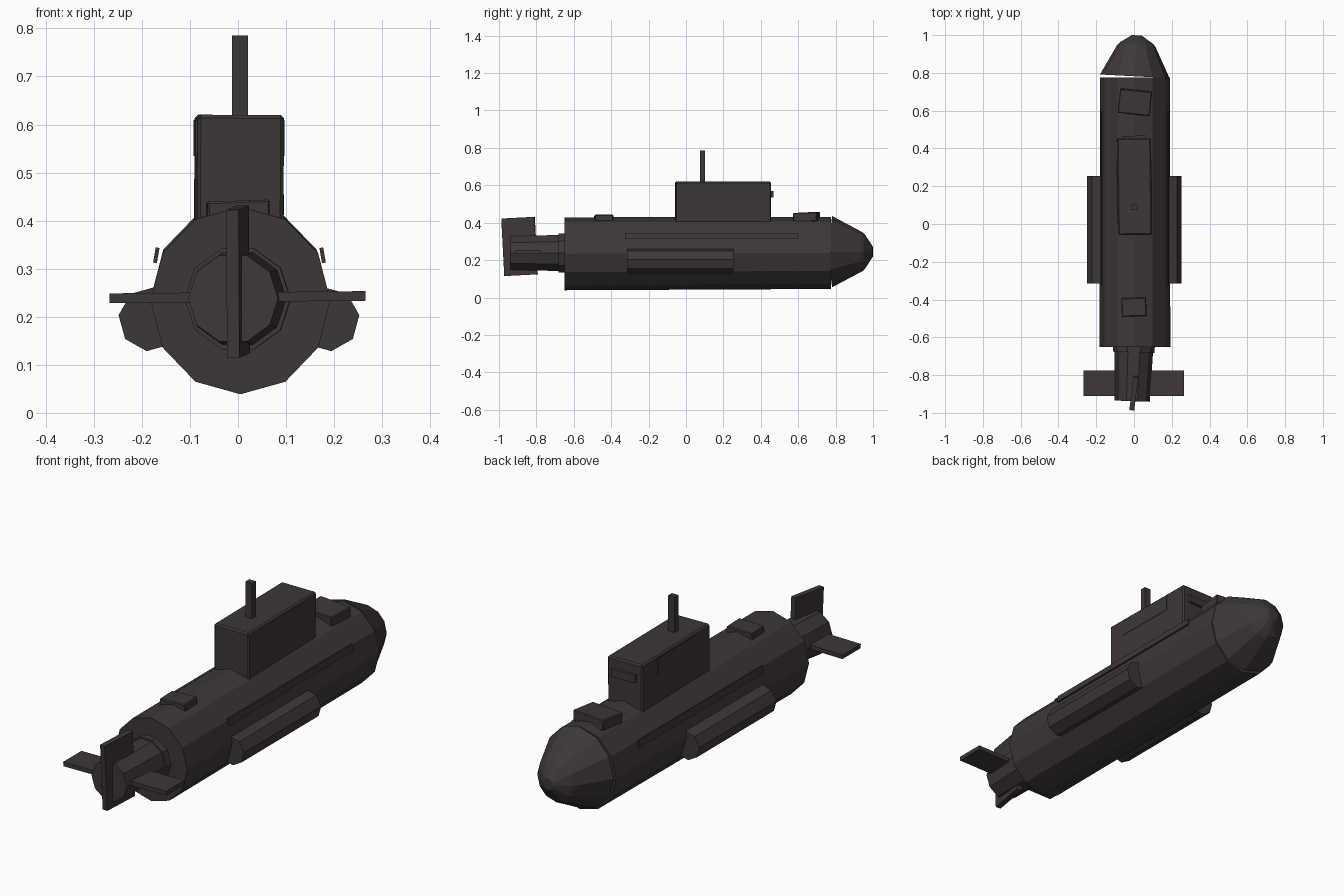
import bpy, bmesh
from math import sin, cos, radians, pi
from mathutils import Vector

if "Cube" in bpy.data.objects:
    bpy.data.objects.remove(bpy.data.objects["Cube"])

mat = bpy.data.materials.new("dark brown grey")
mat.diffuse_color = (0.048, 0.038, 0.038, 1)
mat.use_nodes = True
mat.node_tree.nodes["Principled BSDF"].inputs["Base Color"].default_value = mat.diffuse_color


def finish(name, bm, loc, rot):
    bmesh.ops.recalc_face_normals(bm, faces=bm.faces[:])
    me = bpy.data.meshes.new(name)
    bm.to_mesh(me)
    bm.free()
    me.materials.append(mat)
    ob = bpy.data.objects.new(name, me)
    ob.location = loc
    ob.rotation_euler = [radians(a) for a in rot]
    bpy.context.collection.objects.link(ob)
    return ob


def tube(name, rings, n, loc, rot=(0, 0, 0), turn=0, sx=1.0):
    """Capped n-sided body along y; rings = (y, radius)."""
    bm = bmesh.new()
    loops = []
    for y, r in rings:
        loops.append([bm.verts.new((sx * r * sin(2 * pi * i / n + radians(turn)), y,
                                    -r * cos(2 * pi * i / n + radians(turn)))) for i in range(n)])
    for a, b in zip(loops, loops[1:]):
        for i in range(n):
            j = (i + 1) % n
            bm.faces.new((a[i], a[j], b[j], b[i]))
    bm.faces.new(loops[0])
    bm.faces.new(loops[-1])
    return finish(name, bm, loc, rot)


def box(name, size, loc, rot=(0, 0, 0), bevel=0.0):
    bm = bmesh.new()
    bmesh.ops.create_cube(bm, size=1)
    bmesh.ops.scale(bm, vec=Vector(size), verts=bm.verts[:])
    if bevel:
        bmesh.ops.bevel(bm, geom=bm.edges[:], offset=bevel, segments=1, affect='EDGES')
    return finish(name, bm, loc, rot)


# hull, nose and tail
tube("hull", [(-0.65, 0.195), (0.775, 0.193)], 12, (0.005, 0, 0.236), (0.2, 0, 0), sx=0.96)
tube("nose", [(0, 0.19), (0.16, 0.105), (0.175, 0.092), (0.217, 0.027)], 12,
     (0.004, 0.782, 0.245), (0, 0, -3), sx=0.97)
tube("tail_collar", [(-0.03, 0.11), (0.05, 0.11)], 10, (0, -0.65, 0.237), (0, 0, -2), 18)
tube("tail_cone", [(-0.29, 0.094), (0.05, 0.104)], 10, (0, -0.648, 0.238), (0, 0, -2), 18)

# tail fins
box("rudder", (0.026, 0.178, 0.308), (0.0, -0.89, 0.273), (3, 0, -7))
box("stern_plane", (0.533, 0.135, 0.02), (-0.001, -0.843, 0.241), (0, -0.5, 0))

# conning tower and periscope
box("tower", (0.18, 0.512, 0.27), (0.002, 0.198, 0.485), (0, 0.3, 0.7), 0.007)
box("periscope", (0.034, 0.028, 0.2), (0.004, 0.088, 0.685))
box("tower_front_ledge", (0.12, 0.02, 0.035), (0, 0.457, 0.552), (0, 0, 2))
for side in (-1, 1):
    box("tower_side_plate", (0.004, 0.31, 0.075), (0.002 + side * 0.0905, 0.185, 0.572), (0, 0, 0.7))

# deck hatches
box("front_hatch", (0.17, 0.128, 0.05), (0.005, 0.645, 0.43), (3, 0, -6), 0.004)
box("rear_hatch", (0.13, 0.098, 0.035), (0, -0.44, 0.424), (0, -2, 2), 0.004)

# side pods and rails
for side in (-1, 1):
    tube("side_pod", [(-0.285, 0.067), (0.285, 0.067)], 8, (side * 0.184 + 0.002, -0.03, 0.195),
         (0, 0, 0), side * 7)
    box("side_rail", (0.008, 0.92, 0.032), (side * 0.173 + 0.003, 0.135, 0.328), (0, side * -10, 0))
